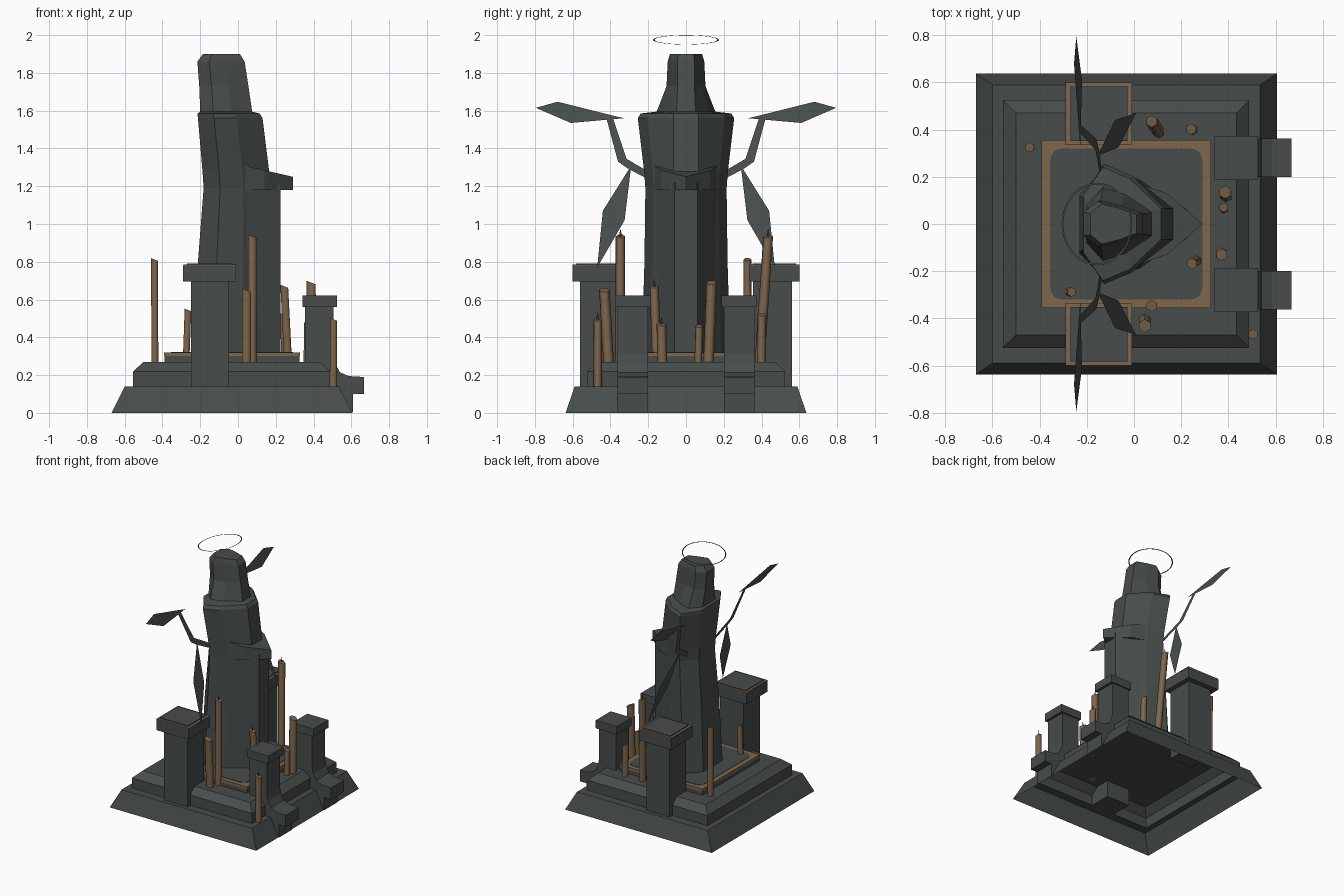
import bpy, bmesh, math


def material(name, rgb):
    m = bpy.data.materials.new(name)
    m.diffuse_color = (*rgb, 1)
    return m


STONE = material("dark grey stone", (0.063, 0.075, 0.071))
WAX = material("brown wax and trim", (0.21, 0.135, 0.075))
BLACK = material("black wick", (0.03, 0.033, 0.033))


def mesh(name, verts, faces, mat):
    bm = bmesh.new()
    vs = [bm.verts.new(v) for v in verts]
    for f in faces:
        bm.faces.new([vs[i] for i in f])
    bmesh.ops.recalc_face_normals(bm, faces=bm.faces)
    me = bpy.data.meshes.new(name)
    bm.to_mesh(me)
    bm.free()
    me.materials.append(mat)
    ob = bpy.data.objects.new(name, me)
    bpy.context.collection.objects.link(ob)
    return ob


def loft(name, rings, mat, bottom=True, top=True):
    """Join equal-length closed rings of 3D points."""
    n = len(rings[0])
    faces = [(k * n + i, k * n + (i + 1) % n, (k + 1) * n + (i + 1) % n, (k + 1) * n + i)
             for k in range(len(rings) - 1) for i in range(n)]
    if bottom:
        faces.append(tuple(reversed(range(n))))
    if top:
        faces.append(tuple(range((len(rings) - 1) * n, len(rings) * n)))
    return mesh(name, [p for r in rings for p in r], faces, mat)


def rect(x0, x1, y0, y1, z):
    return [(x0, y0, z), (x1, y0, z), (x1, y1, z), (x0, y1, z)]


def box(name, x0, x1, y0, y1, z0, z1, mat=STONE):
    y0, y1 = min(y0, y1), max(y0, y1)
    return loft(name, [rect(x0, x1, y0, y1, z0), rect(x0, x1, y0, y1, z1)], mat)


def mirrored(half):
    """Close a right-half outline of (x, y) or (x, y, z) across y = 0."""
    return half + [(p[0], -p[1], *p[2:]) for p in reversed(half) if p[1] != 0]


# stepped base, a hollow shell open underneath
loft("stepped_base", [
    rect(-0.67, 0.605, -0.637, 0.637, 0),
    rect(-0.60, 0.535, -0.59, 0.59, 0.14),
    rect(-0.555, 0.488, -0.525, 0.525, 0.14),
    rect(-0.555, 0.488, -0.525, 0.525, 0.22),
    rect(-0.50, 0.435, -0.47, 0.47, 0.27)], STONE, bottom=False)

# dais with a brown border and a rounded stone floor
box("dais", -0.39, 0.325, -0.355, 0.355, 0.27, 0.30)
box("dais_trim", -0.392, 0.327, -0.357, 0.357, 0.30, 0.32, WAX)
floor = []
for cx, cy, a0 in ((0.24, 0.27, 0), (-0.305, 0.27, 90), (-0.305, -0.27, 180), (0.24, -0.27, 270)):
    for k in range(5):
        a = math.radians(a0 + k * 22.5)
        floor.append((cx + 0.05 * math.cos(a), cy + 0.05 * math.sin(a)))
loft("dais_floor", [[(x, y, z) for x, y in floor] for z in (0.312, 0.323)], STONE)

for s, side in ((1, "back"), (-1, "front")):
    # tall side pillars with trimmed caps
    box(side + "_pillar", -0.25, -0.047, s * 0.355, s * 0.56, 0.14, 0.70)
    box(side + "_pillar_cap", -0.29, -0.01, s * 0.335, s * 0.60, 0.695, 0.78)
    box(side + "_pillar_trim", -0.288, -0.008, s * 0.335, s * 0.60, 0.78, 0.785, WAX)
    box(side + "_pillar_top", -0.27, -0.028, s * 0.352, s * 0.582, 0.785, 0.792)

    # small entrance posts with a sweeping foot
    prof = [(0.355, 0.57), (0.505, 0.57), (0.505, 0.31), (0.515, 0.26), (0.54, 0.215),
            (0.585, 0.195), (0.668, 0.19), (0.668, 0.10), (0.61, 0.10), (0.61, 0.0),
            (0.50, 0.10), (0.355, 0.25)]
    loft(side + "_post", [[(x, s * y, z) for x, z in prof] for y in (0.20, 0.362)], STONE)
    box(side + "_post_cap", 0.342, 0.525, s * 0.187, s * 0.372, 0.56, 0.622)

    # flat wings lying in one leaning plane: bent stem, upper and lower blade
    def plane(pts):
        return [(-0.24 + 0.3 * (1.6 - z), s * y, z) for y, z in pts]
    stem = [(0.17, 1.22), (0.31, 1.295), (0.36, 1.33), (0.42, 1.555),
            (0.385, 1.555), (0.315, 1.345), (0.17, 1.26)]
    upper = [(0.33, 1.56), (0.61, 1.535), (0.795, 1.615), (0.68, 1.647)]
    lower = [(0.29, 1.31), (0.325, 1.02), (0.47, 0.77), (0.44, 1.07)]
    mesh(side + "_wing_stem", plane(stem), [(0, 1, 5, 6), (1, 2, 5), (2, 3, 4, 5)], STONE)
    for nm, pts in (("upper", upper), ("lower", lower)):
        mesh(f"{side}_{nm}_wing", plane(pts), [(0, 1, 2, 3)], STONE)

# robed body and hood: (z, back x, front x, half width, front facet, back facet)
sections = [
    (0.30, -0.235, 0.20, 0.235, 0.065, 0.12),
    (0.80, -0.212, 0.185, 0.220, 0.065, 0.11),
    (1.19, -0.182, 0.168, 0.215, 0.065, 0.10),
    (1.28, -0.188, 0.165, 0.222, 0.065, 0.10),
    (1.56, -0.212, 0.130, 0.255, 0.065, 0.12),
    (1.585, -0.215, 0.115, 0.240, 0.065, 0.12),
    (1.595, -0.200, 0.075, 0.155, 0.050, 0.08),
    (1.73, -0.205, 0.055, 0.103, 0.045, 0.055),
    (1.86, -0.215, 0.035, 0.097, 0.045, 0.05),
    (1.90, -0.185, 0.010, 0.085, 0.040, 0.045)]
rings = []
for z, xb, xf, w, f, b in sections:
    d = xf - xb
    rings.append(mirrored([(xf, f, z), (xf - 0.40 * d, 0.80 * w, z),
                           (xb + 0.25 * d, w, z), (xb, b, z)]))
loft("robed_body", rings, STONE)

# hanging front of the robe
front = mirrored([(0.225, 0.062), (0.035, 0.166), (-0.05, 0.168)])
loft("robe_front", [[(x, y, z) for x, y in front] for z in (0.30, 1.22)], STONE)

# folded sleeves meeting at a point
outline = mirrored([(0.29, 0.0), (0.14, 0.13), (0.03, 0.168)])
loft("folded_sleeves", [
    [(x, y, 1.18) for x, y in outline],
    [(x, y, 1.31 - 0.06 * (x - 0.03) / 0.26) for x, y in outline]], STONE)

# thin tilted halo
n = 40
ring = []
for r in (1.0, 0.95):
    for i in range(n):
        a = 2 * math.pi * i / n
        c = r * math.cos(a)
        ring.append((-0.157 + 0.15 * c, 0.175 * r * math.sin(a), 1.975 + 0.025 * c))
mesh("halo", ring, [(i, (i + 1) % n, n + (i + 1) % n, n + i) for i in range(n)], STONE)

# candles: (base x, y, z), (top x, y, z), radius, has wick
candles = [
    ((0.105, 0.39, 0.27), (0.075, 0.435, 0.935), 0.026, 1),
    ((0.25, 0.40, 0.27), (0.242, 0.402, 0.52), 0.023, 0),
    ((0.39, 0.12, 0.27), (0.387, 0.135, 0.69), 0.028, 0),
    ((0.38, 0.065, 0.27), (0.38, 0.07, 0.46), 0.02, 0),
    ((0.37, -0.125, 0.27), (0.372, -0.13, 0.47), 0.026, 1),
    ((0.265, -0.155, 0.27), (0.245, -0.168, 0.67), 0.024, 1),
    ((0.505, -0.467, 0.14), (0.505, -0.467, 0.495), 0.022, 1),
    ((0.075, -0.347, 0.27), (0.075, -0.347, 0.935), 0.025, 1),
    ((0.045, -0.41, 0.27), (0.045, -0.432, 0.65), 0.028, 0),
    ((-0.275, -0.288, 0.27), (-0.265, -0.288, 0.545), 0.02, 0),
    ((-0.44, 0.325, 0.27), (-0.442, 0.325, 0.812), 0.021, 0)]
for k, (p, q, r, wick) in enumerate(candles):
    hexa = [(r * math.sin(i * math.pi / 3), r * math.cos(i * math.pi / 3)) for i in range(6)]
    candle = loft(f"candle_{k}", [
        [(p[0] + x, p[1] + y, p[2]) for x, y in hexa],
        [(q[0] + x, q[1] + y, q[2] - 0.4 * x) for x, y in hexa]], WAX)
    # round the sides, keep the slanted top crisp
    bpy.context.view_layer.objects.active = candle
    candle.select_set(True)
    bpy.ops.object.shade_smooth_by_angle(angle=math.radians(62))
    candle.select_set(False)
    if wick:
        x, y, z = q
        mesh(f"wick_{k}", [(x, y - 0.008, z), (x, y + 0.008, z), (x, y, z + 0.042)],
             [(0, 1, 2)], BLACK)
